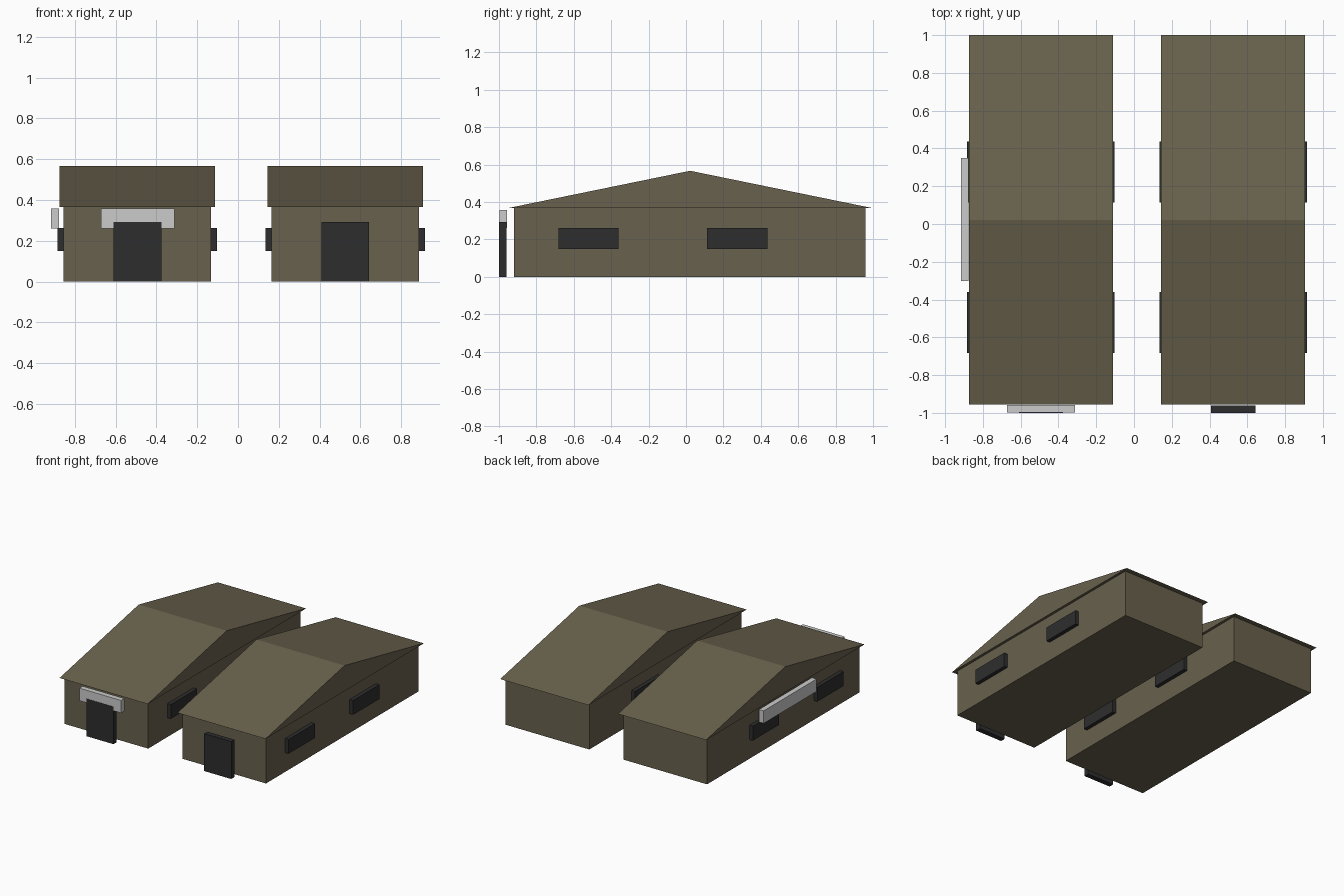
import bpy

default = bpy.data.objects.get("Cube")
if default:
    bpy.data.objects.remove(default, do_unlink=True)


def make_material(name, colour):
    mat = bpy.data.materials.new(name)
    mat.use_nodes = True
    mat.diffuse_color = (*colour, 1)
    mat.node_tree.nodes["Principled BSDF"].inputs["Base Color"].default_value = (*colour, 1)
    return mat


olive = make_material("olive wall", (0.14, 0.12, 0.074))
dark = make_material("dark panel", (0.027, 0.027, 0.027))
pale = make_material("pale grey", (0.6, 0.6, 0.6))


def extrude_x(name, profile, x0, x1, mat):
    """Solid made by sweeping a (y, z) profile from x0 to x1."""
    n = len(profile)
    verts = [(x, y, z) for x in (x0, x1) for y, z in profile]
    faces = [tuple(reversed(range(n))), tuple(range(n, 2 * n))]
    faces += [(i, (i + 1) % n, n + (i + 1) % n, n + i) for i in range(n)]
    mesh = bpy.data.meshes.new(name)
    mesh.from_pydata(verts, [], faces)
    mesh.materials.append(mat)
    obj = bpy.data.objects.new(name, mesh)
    bpy.context.collection.objects.link(obj)
    return obj


def box(name, xs, ys, zs, mat):
    (y0, y1), (z0, z1) = ys, zs
    return extrude_x(name, [(y0, z0), (y1, z0), (y1, z1), (y0, z1)], *xs, mat)


# Two matching long buildings side by side
for label, cx in (("right", -0.493), ("left", 0.525)):
    box(f"{label}_walls", (cx - 0.361, cx + 0.361), (-0.92, 0.96), (0, 0.367), olive)
    extrude_x(f"{label}_roof", [(-0.955, 0.367), (1, 0.367), (0.022, 0.567)],
              cx - 0.381, cx + 0.381, olive)
    # Door panel standing just ahead of the front wall
    box(f"{label}_door", (cx - 0.117, cx + 0.117), (-1, -0.96), (0, 0.292), dark)
    # Window blocks on both long sides
    for side in (-1, 1):
        wx = cx + side * 0.371
        for place, ys in (("front", (-0.683, -0.36)), ("back", (0.113, 0.437))):
            box(f"{label}_{place}_window", (wx - 0.02, wx + 0.02), ys, (0.15, 0.262), dark)

# Blank sign boards on the right building
box("front_sign", (-0.672, -0.312), (-0.998, -0.957), (0.26, 0.358), pale)
box("side_sign", (-0.917, -0.876), (-0.302, 0.35), (0.26, 0.358), pale)
